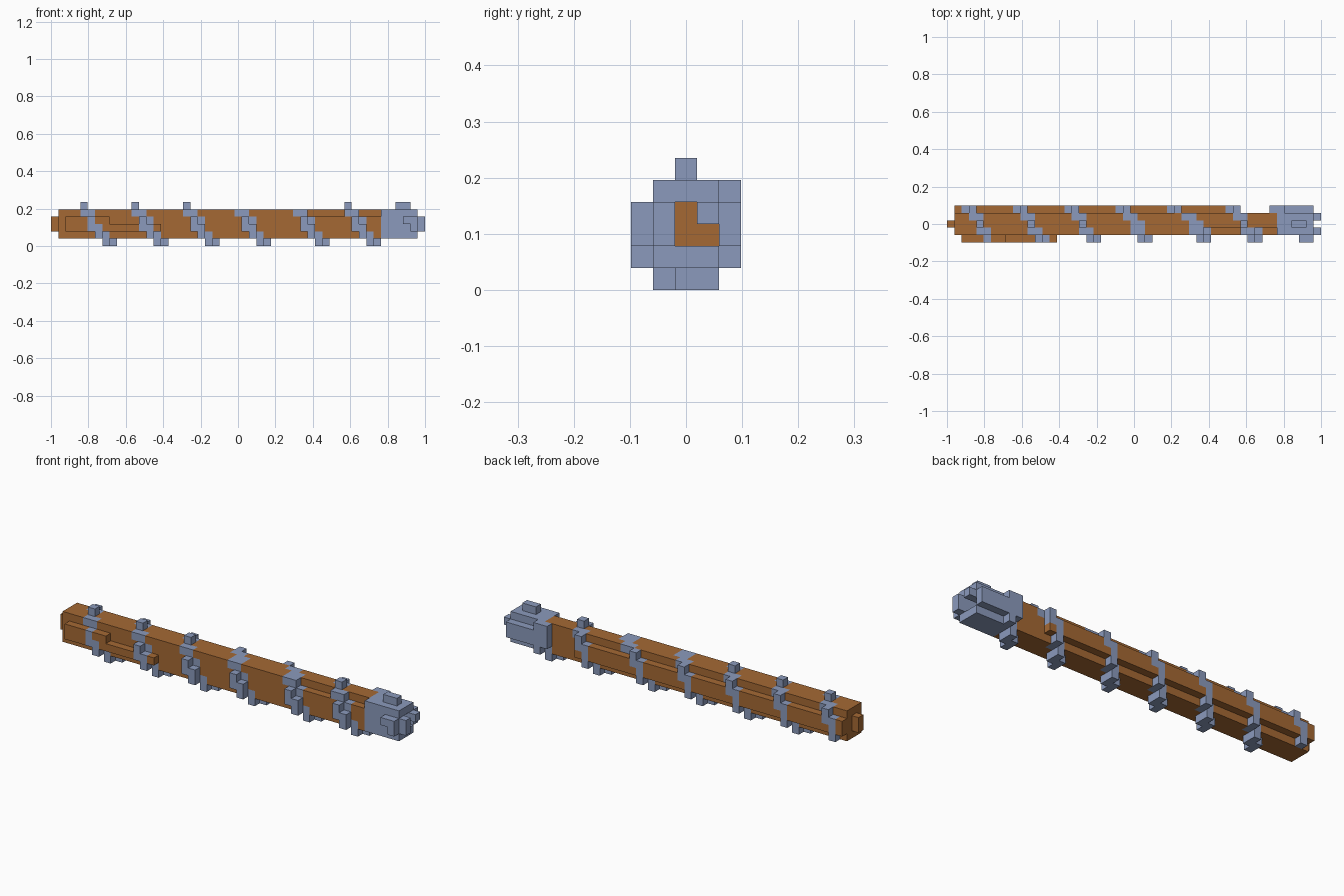
import bpy
import bmesh
from mathutils import Vector

cube = bpy.data.objects.get("Cube")
if cube:
    bpy.data.objects.remove(cube, do_unlink=True)

UNIT = 2 / 51          # block size
cells = {}             # (i, j, k) -> part name


def fill(part, i, j, k):
    """Fill an inclusive range of blocks; part None carves them away."""
    for x in range(i[0], i[1] + 1):
        for y in range(j[0], j[1] + 1):
            for z in range(k[0], k[1] + 1):
                if part:
                    cells[x, y, z] = part
                else:
                    cells.pop((x, y, z), None)


def material(name, color):
    mat = bpy.data.materials.new(name)
    mat.use_nodes = True
    mat.diffuse_color = color
    bsdf = next(n for n in mat.node_tree.nodes if n.type == 'BSDF_PRINCIPLED')
    bsdf.inputs["Base Color"].default_value = color
    return mat


def build(part, mat):
    """Skin the exposed faces of one part's blocks."""
    bm = bmesh.new()
    for cell, owner in cells.items():
        if owner != part:
            continue
        for axis in range(3):
            for side in (0, 1):
                near = list(cell)
                near[axis] += 2 * side - 1
                if tuple(near) in cells:
                    continue
                loop = []
                for a, b in ((0, 0), (1, 0), (1, 1), (0, 1)):
                    p = list(cell)
                    p[axis] += side
                    p[(axis + 1) % 3] += a
                    p[(axis + 2) % 3] += b
                    loop.append(Vector((p[0] - 25.5, p[1] - 2.5, p[2])) * UNIT)
                if not side:
                    loop.reverse()
                bm.faces.new([bm.verts.new(p) for p in loop])
    bmesh.ops.remove_doubles(bm, verts=bm.verts, dist=UNIT / 100)
    bmesh.ops.dissolve_limit(bm, angle_limit=0.01, verts=bm.verts, edges=bm.edges)
    mesh = bpy.data.meshes.new(part)
    bm.to_mesh(mesh)
    bm.free()
    mesh.materials.append(mat)
    obj = bpy.data.objects.new(part, mesh)
    bpy.context.collection.objects.link(obj)


# Wooden shaft with butt, side ledges and a chamfered front corner
SHAFT, BINDING, TIP = "wooden_shaft", "spiral_binding", "metal_tip"
fill(SHAFT, (1, 46), (1, 3), (1, 4))
fill(SHAFT, (0, 0), (2, 2), (2, 3))
fill(SHAFT, (1, 39), (4, 4), (2, 3))
fill(SHAFT, (2, 7), (0, 0), (2, 3))
fill(SHAFT, (8, 14), (0, 0), (2, 2))
fill(None, (35, 44), (1, 1), (4, 4))

# Metal tip with uneven prongs around a recessed core
fill(TIP, (45, 49), (1, 3), (1, 4))
fill(TIP, (44, 49), (4, 4), (2, 3))
fill(TIP, (44, 45), (4, 4), (4, 4))
fill(TIP, (47, 48), (2, 2), (5, 5))
fill(TIP, (48, 49), (0, 0), (3, 3))
fill(TIP, (49, 49), (0, 0), (2, 2))
fill(TIP, (50, 50), (1, 1), (2, 3))
fill(TIP, (50, 50), (3, 3), (3, 3))
fill(None, (47, 49), (2, 2), (2, 3))
fill(None, (47, 49), (3, 3), (2, 2))
fill(SHAFT, (45, 46), (2, 3), (2, 3))

# One turn of the binding: (first offset, last offset, j, k)
TURN = [
    (-1, 0, 3, 4), (0, 0, 2, 4), (0, 0, 2, 5), (0, 1, 1, 4),       # over the top
    (1, 2, 1, 3), (2, 2, 1, 2), (2, 3, 1, 1),                      # front inlay
    (1, 1, 0, 3), (1, 2, 0, 2), (2, 2, 0, 1),                      # front studs
    (3, 3, 1, 0), (3, 4, 2, 0), (4, 4, 3, 0), (3, 4, 2, 1),        # underneath
    (4, 5, 3, 1), (5, 5, 4, 1), (5, 5, 4, 2), (5, 6, 4, 3), (6, 6, 4, 4),  # back
]
FLUSH = (25, 33)       # turns with no stud on top
for start in (-3, 4, 11, 18, 25, 33, 40):
    for a, b, j, k in TURN:
        if (k == 5 and start in FLUSH) or (start < 0 and a < 5):
            continue
        if start == 40 and j == 4 and k > 1:
            continue
        fill(BINDING, (start + a, start + b), (j, j), (k, k))
for start in FLUSH:
    fill(BINDING, (start, start + 1), (2, 2), (4, 4))

wood = material("brown wood", (0.376, 0.141, 0.034, 1))
metal = material("blue grey metal", (0.258, 0.323, 0.503, 1))
build(SHAFT, wood)
build(BINDING, metal)
build(TIP, metal)
